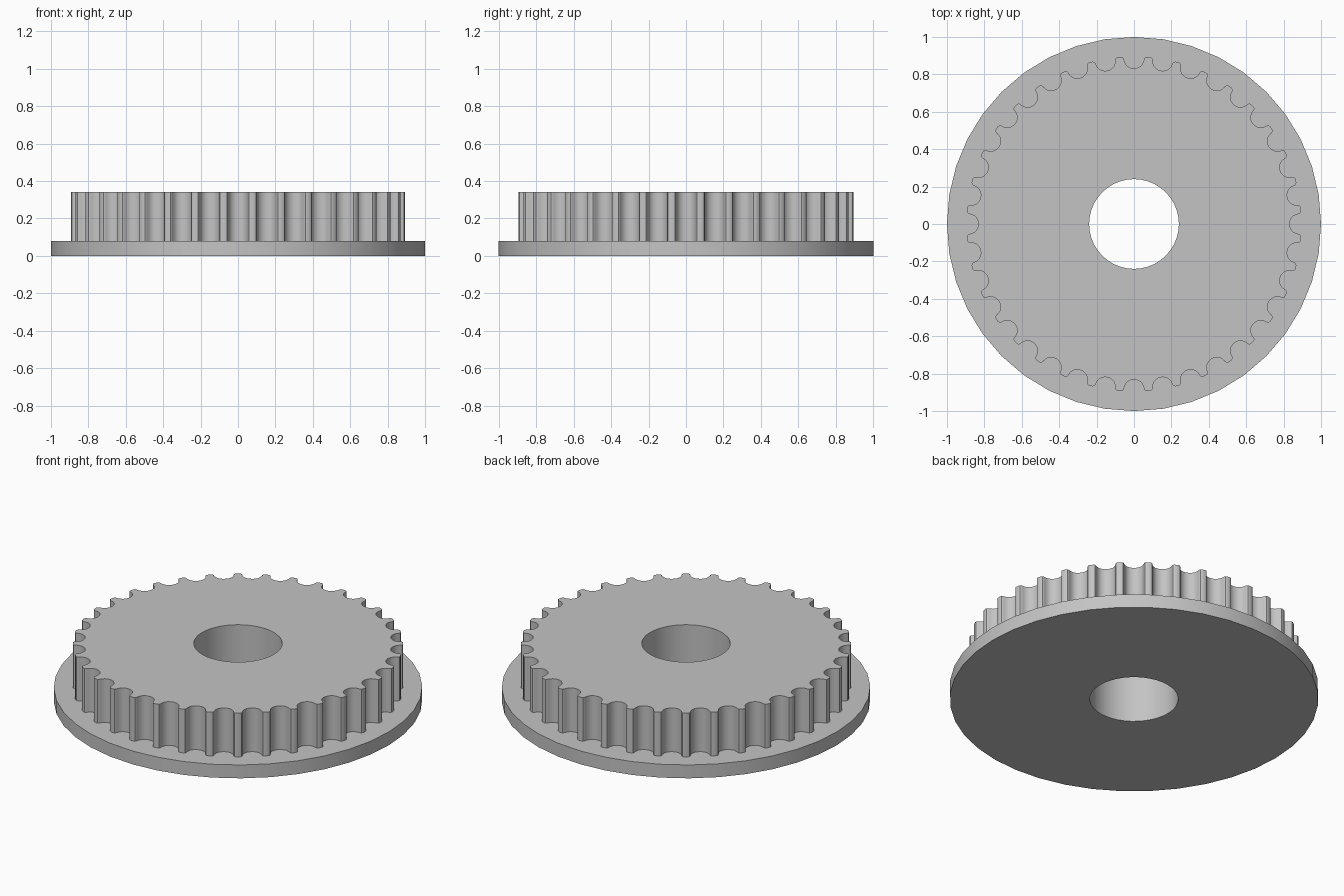
import bpy, bmesh, math
from mathutils import Matrix, Vector

cube = bpy.data.objects.get("Cube")
if cube:
    bpy.data.objects.remove(cube, do_unlink=True)

TEETH = 36
FLANGE_R, DRUM_R, BORE_R = 1.0, 0.896, 0.24
FLANGE_TOP, DRUM_TOP = 0.08, 0.342

# Half of one belt groove: (half width, depth), from the mouth to the root
GROOVE = [(0.068, 0.0), (0.059, 0.003), (0.054, 0.0105), (0.0525, 0.019),
          (0.0497, 0.0275), (0.0458, 0.0355), (0.041, 0.0432),
          (0.0325, 0.051), (0.0225, 0.0566), (0.0115, 0.06), (0.0, 0.0612)]

grey = bpy.data.materials.new("light grey")
grey.use_nodes = True
colour = (0.55, 0.55, 0.55, 1)
grey.diffuse_color = colour
grey.node_tree.nodes["Principled BSDF"].inputs["Base Color"].default_value = colour


def circle(radius, count=40):
    step = math.tau / count
    return [Vector((radius * math.cos(i * step), radius * math.sin(i * step), 0))
            for i in range(count)]


def toothed_outline():
    """Circle with a round-bottomed groove cut at every pitch."""
    mouth = math.sqrt(DRUM_R ** 2 - GROOVE[0][0] ** 2)
    groove = [Vector((mouth - d, -w, 0)) for w, d in GROOVE]
    groove += [Vector((p.x, -p.y, 0)) for p in reversed(groove[:-1])]
    return [Matrix.Rotation(math.tau * i / TEETH, 3, "Z") @ p
            for i in range(TEETH) for p in groove]


def bored_plate(name, outline, bottom, top):
    """Extrude an outline with the central bore left open."""
    bm = bmesh.new()
    edges = []
    for loop in (outline, circle(BORE_R)):
        verts = [bm.verts.new((p.x, p.y, bottom)) for p in loop]
        edges += [bm.edges.new((a, b)) for a, b in zip(verts, verts[1:] + verts[:1])]
    bmesh.ops.triangle_fill(bm, edges=edges, use_beauty=True, normal=(0, 0, 1))
    base = list(bm.faces)
    result = bmesh.ops.extrude_face_region(bm, geom=base, use_keep_orig=True)
    raised = [g for g in result["geom"] if isinstance(g, bmesh.types.BMVert)]
    bmesh.ops.translate(bm, verts=raised, vec=(0, 0, top - bottom))
    bmesh.ops.recalc_face_normals(bm, faces=bm.faces)
    mesh = bpy.data.meshes.new(name)
    bm.to_mesh(mesh)
    bm.free()
    mesh.materials.append(grey)
    obj = bpy.data.objects.new(name, mesh)
    bpy.context.collection.objects.link(obj)
    bpy.ops.object.select_all(action="DESELECT")
    obj.select_set(True)
    bpy.context.view_layer.objects.active = obj
    bpy.ops.object.shade_smooth_by_angle(angle=math.radians(30))
    return obj


# Base flange and toothed drum
bored_plate("flange", circle(FLANGE_R), 0.0, FLANGE_TOP)
bored_plate("toothed_drum", toothed_outline(), FLANGE_TOP, DRUM_TOP)
